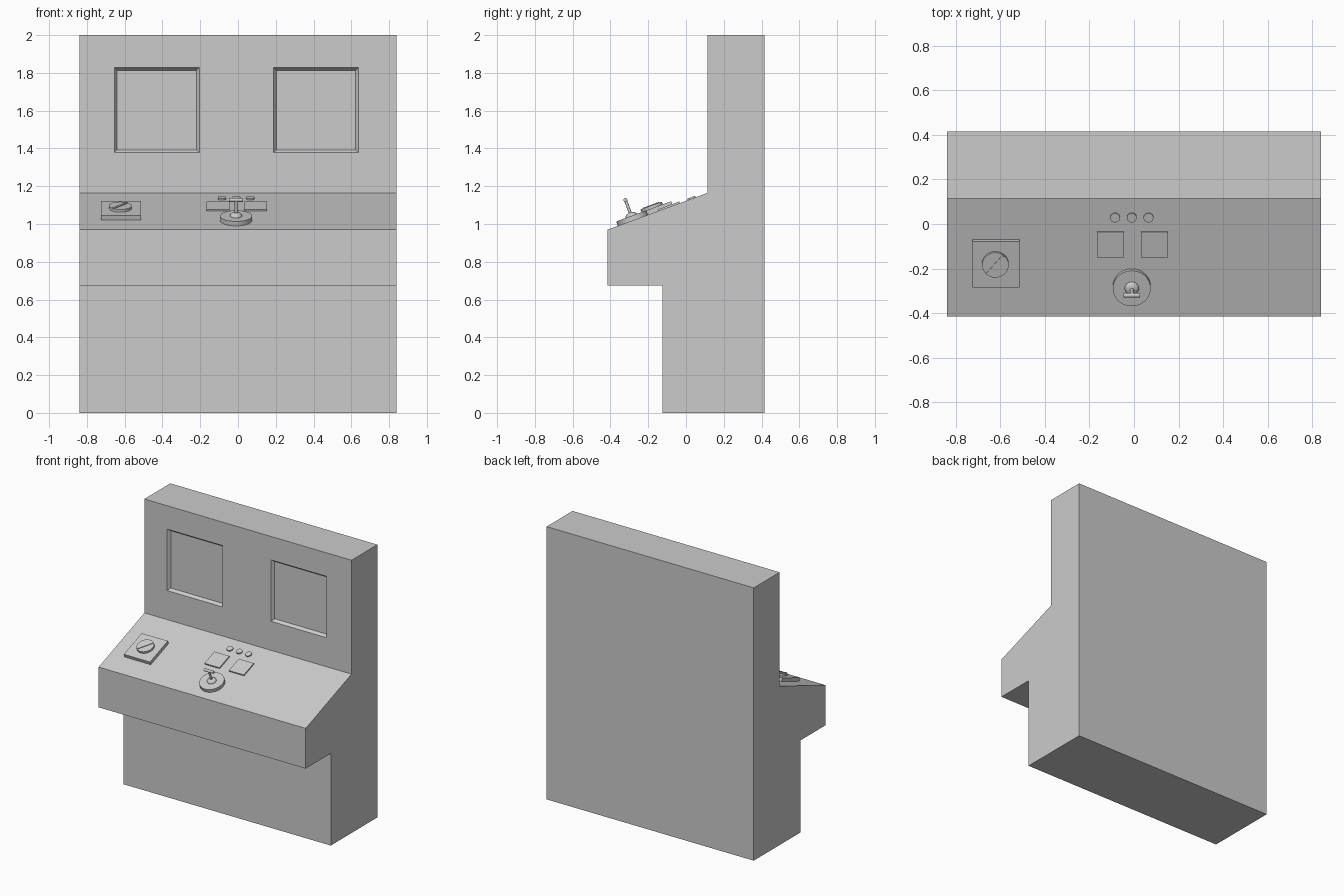
import bpy, bmesh, math
from mathutils import Matrix

if "Cube" in bpy.data.objects:
    bpy.data.objects.remove(bpy.data.objects["Cube"])

SLOPE = math.atan2(0.195, 0.53)
Z0 = 0.97 + 0.415 * math.tan(SLOPE)          # desk height at y = 0


def on_desk(x, y, h):
    """Matrix for a part on the sloped desk, h above its surface."""
    return (Matrix.Translation((x, y, Z0 + y * math.tan(SLOPE)))
            @ Matrix.Rotation(SLOPE, 4, 'X') @ Matrix.Translation((0, 0, h)))


def finish(name, bm, mat=Matrix(), smooth=False):
    bmesh.ops.recalc_face_normals(bm, faces=bm.faces)
    me = bpy.data.meshes.new(name)
    bm.to_mesh(me)
    bm.free()
    ob = bpy.data.objects.new(name, me)
    bpy.context.collection.objects.link(ob)
    ob.matrix_world = mat
    bpy.ops.object.select_all(action='DESELECT')
    ob.select_set(True)
    bpy.context.view_layer.objects.active = ob
    if smooth:
        bpy.ops.object.shade_smooth_by_angle(angle=math.radians(35))
    return ob


def box(name, mat, sx, sy, sz):
    bm = bmesh.new()
    bmesh.ops.create_cube(bm, size=1, matrix=Matrix.Translation((0, 0, sz / 2))
                          @ Matrix.Diagonal((sx, sy, sz, 1)))
    return finish(name, bm, mat)


def cyl(name, mat, r, h, seg=32):
    bm = bmesh.new()
    bmesh.ops.create_cone(bm, cap_ends=True, segments=seg, radius1=r, radius2=r,
                          depth=h, matrix=Matrix.Translation((0, 0, h / 2)))
    return finish(name, bm, mat, True)


# Cabinet: side profile extruded across the width
profile = [(-0.125, 0), (0.415, 0), (0.415, 2), (0.115, 2), (0.115, 1.165),
           (-0.415, 0.97), (-0.415, 0.675), (-0.125, 0.675)]
bm = bmesh.new()
face = bm.faces.new([bm.verts.new((-0.84, y, z)) for y, z in profile])
ext = bmesh.ops.extrude_face_region(bm, geom=[face])
bmesh.ops.translate(bm, vec=(1.68, 0, 0),
                    verts=[g for g in ext['geom'] if isinstance(g, bmesh.types.BMVert)])
cabinet = finish("cabinet", bm)

# Recessed screens with tapered edges
for x in (-0.43, 0.413):
    bm = bmesh.new()
    rings = []
    for y, s in ((0.095, 0.24), (0.135, 0.21)):
        rings.append([bm.verts.new((x + a * s, y, 1.603 + b * s))
                      for a, b in ((-1, -1), (1, -1), (1, 1), (-1, 1))])
        bm.faces.new(rings[-1])
    for i in range(4):
        j = (i + 1) % 4
        bm.faces.new((rings[0][i], rings[0][j], rings[1][j], rings[1][i]))
    cutter = finish("screen_cutter", bm)
    cutter.hide_render = True
    mod = cabinet.modifiers.new("screen_recess", 'BOOLEAN')
    mod.operation = 'DIFFERENCE'
    mod.solver = 'EXACT'
    mod.object = cutter
    bpy.context.view_layer.objects.active = cabinet
    bpy.ops.object.modifier_apply(modifier=mod.name)
    bpy.data.objects.remove(cutter)

# Rotary switch: base plate, dial and diagonal grip
box("dial_base", on_desk(-0.62, -0.173, -0.002), 0.212, 0.22, 0.027)
cyl("dial", on_desk(-0.623, -0.171, 0.025), 0.06, 0.015)
box("dial_grip", on_desk(-0.623, -0.171, 0.038) @ Matrix.Rotation(math.radians(50), 4, 'Z'),
    0.112, 0.013, 0.006)

# Indicator lamps and square buttons
for i in range(3):
    cyl(f"lamp_{i}", on_desk(-0.085 + 0.075 * i, 0.03, -0.002), 0.022, 0.01, 24)
for i, x in enumerate((-0.106, 0.092)):
    box(f"square_button_{i}", on_desk(x, -0.09, -0.002), 0.122, 0.122, 0.011)

# Control stick: disc, boot, shaft and T-handle
jx, jy = -0.01, -0.281
cyl("stick_disc", on_desk(jx, jy, -0.002), 0.085, 0.027, 40)
bm = bmesh.new()
bmesh.ops.create_uvsphere(bm, u_segments=24, v_segments=12, radius=0.032,
                          matrix=Matrix.Diagonal((1, 1, 0.6, 1)))
finish("stick_boot", bm, on_desk(jx, jy, 0.025), True)
cyl("stick_shaft", on_desk(jx, jy, 0.025), 0.008, 0.09, 16)
cyl("stick_handle", on_desk(jx, jy, 0.115) @ Matrix.Rotation(math.pi / 2, 4, 'Y')
    @ Matrix.Translation((0, 0, -0.037)), 0.01, 0.074, 16)
